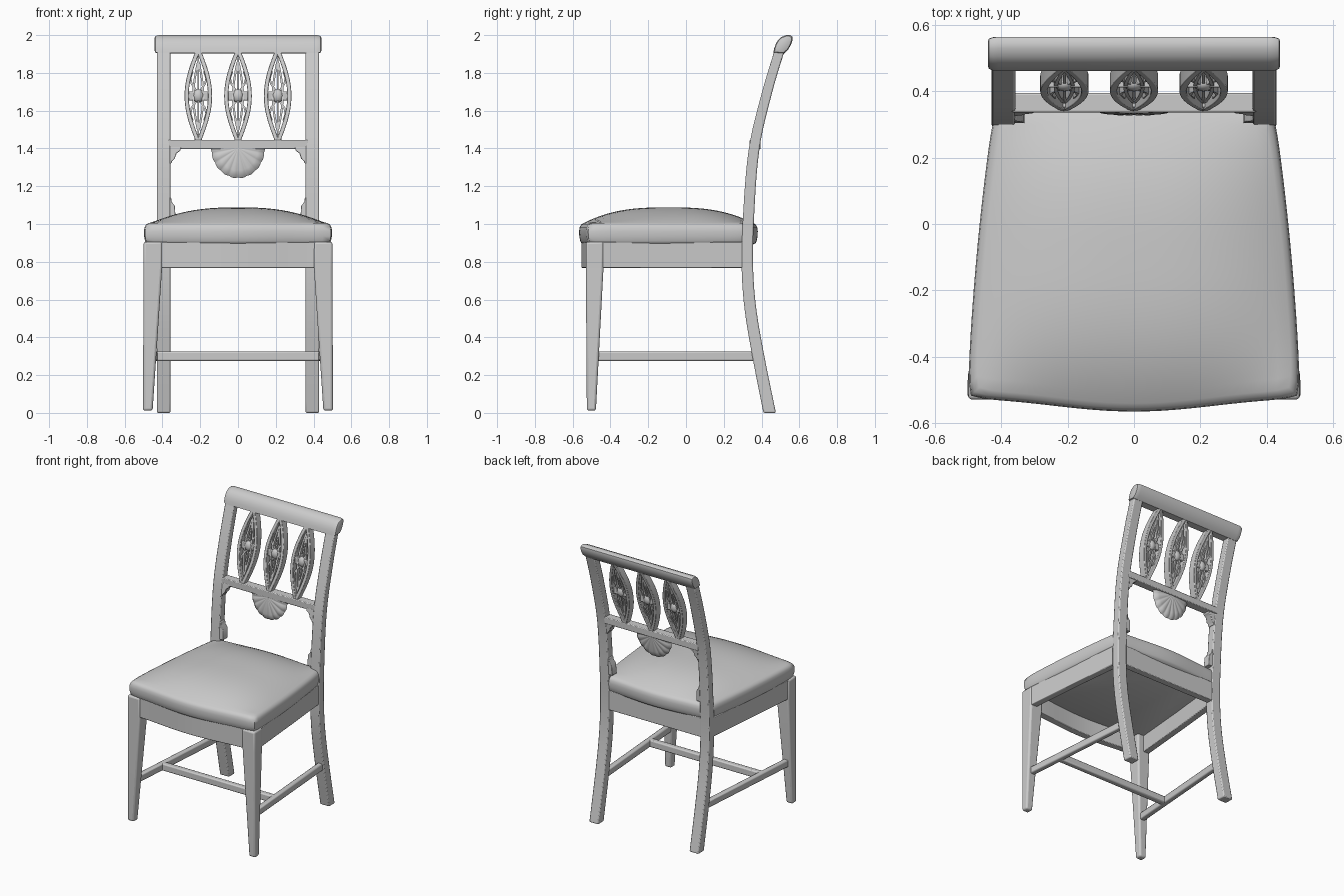
import bpy, bmesh, math
from mathutils import Vector

if "Cube" in bpy.data.objects:
    bpy.data.objects.remove(bpy.data.objects["Cube"])

# Centre line of the back legs / back frame: (z, y)
BACK = [(0, .443), (.3, .383), (.55, .341), (.76, .325), (1.0, .329), (1.4, .361), (1.7, .430), (1.95, .505)]


def back_y(z):
    i = max(j for j in range(len(BACK) - 1) if BACK[j][0] <= max(z, 0))
    def slope(k):
        a, b = BACK[max(k - 1, 0)], BACK[min(k + 1, len(BACK) - 1)]
        return (b[1] - a[1]) / (b[0] - a[0])
    (z0, y0), (z1, y1) = BACK[i], BACK[i + 1]
    h = z1 - z0
    t = (z - z0) / h
    return ((2*t**3 - 3*t**2 + 1) * y0 + (t**3 - 2*t**2 + t) * h * slope(i)
            + (3*t**2 - 2*t**3) * y1 + (t**3 - t**2) * h * slope(i + 1))


def finish(name, bm, bevel=0.0, angle=40, segments=2):
    bmesh.ops.recalc_face_normals(bm, faces=bm.faces)
    me = bpy.data.meshes.new(name)
    bm.to_mesh(me)
    bm.free()
    ob = bpy.data.objects.new(name, me)
    bpy.context.collection.objects.link(ob)
    bpy.ops.object.select_all(action='DESELECT')
    ob.select_set(True)
    bpy.context.view_layer.objects.active = ob
    bpy.ops.object.shade_smooth_by_angle(angle=math.radians(angle))
    if bevel:
        m = ob.modifiers.new("bevel", 'BEVEL')
        m.width, m.segments, m.limit_method = bevel, segments, 'ANGLE'
        m.angle_limit = math.radians(40)
    return ob


def loft(name, rings, bevel=0.0, closed=False, segments=2):
    """Skin a list of equal-length point rings, capping both ends."""
    bm = bmesh.new()
    vs = [[bm.verts.new(p) for p in r] for r in rings]
    n = len(rings[0])
    for a in range(len(vs) - (0 if closed else 1)):
        A, B = vs[a], vs[(a + 1) % len(vs)]
        for k in range(n):
            bm.faces.new((A[k], A[(k + 1) % n], B[(k + 1) % n], B[k]))
    if not closed:
        bm.faces.new(vs[0])
        bm.faces.new(vs[-1])
    return finish(name, bm, bevel, segments=segments)


def rect_z(x0, x1, y0, y1, z):
    return [(x0, y0, z), (x1, y0, z), (x1, y1, z), (x0, y1, z)]


def rect_y(x0, x1, y, z0, z1):
    return [(x0, y, z0), (x1, y, z0), (x1, y, z1), (x0, y, z1)]


def rect_x(x, y0, y1, z0, z1):
    return [(x, y0, z0), (x, y1, z0), (x, y1, z1), (x, y0, z1)]


def flip(rings, s):
    return [[(s * x, y, z) for x, y, z in r] for r in rings]


def ribbon(name, path, w, d, closed=False, bevel=0.0):
    """Rectangular bar along an (x, z) path lying in the curved back."""
    n, rings = len(path), []
    for i, (x, z) in enumerate(path):
        a = path[(i - 1) % n if closed else max(i - 1, 0)]
        b = path[(i + 1) % n if closed else min(i + 1, n - 1)]
        t = Vector((b[0] - a[0], b[1] - a[1])).normalized()
        nx, nz = -t.y * w, t.x * w
        y = back_y(z)
        rings.append([(x + nx, y - d, z + nz), (x + nx, y + d, z + nz),
                      (x - nx, y + d, z - nz), (x - nx, y - d, z - nz)])
    return loft(name, rings, bevel, closed)


def lens(cx, cz, hw, hh, n=16):
    right = [(cx + hw * math.cos(math.pi * t / 2), cz + hh * t)
             for t in [-1 + 2 * i / n for i in range(n + 1)]]
    return right + [(2 * cx - x, z) for x, z in right[-2:0:-1]]


def bow(u):
    return .5 + .5 * math.cos(math.pi * u)


# Seat cushion: crowned top grid and rounded sides
def seat_pt(u, v, s, z):
    front = -.53 - .036 * bow(u)
    back = .355 + .025 * bow(u)
    y = front + (back - front) * (v + 1) / 2
    w = (.466 - .10 * y - .06 * y * y) * (1 - .02 * abs(v) ** 12)
    inset = 1 - s
    return (u * (w - inset), y - v * (inset + .012 * abs(u) ** 16), z)


N = 24
bm = bmesh.new()
ts = [-1 + 2 * i / N for i in range(N + 1)]
grid = [[bm.verts.new(seat_pt(u, v, .975, 1.005 + .083 * (1 - abs(u) ** 2.6) * (1 - abs(v) ** 2.8)))
         for v in ts] for u in ts]
for i in range(N):
    for j in range(N):
        bm.faces.new((grid[i][j], grid[i + 1][j], grid[i + 1][j + 1], grid[i][j + 1]))
edge = ([(i, 0) for i in range(N)] + [(N, j) for j in range(N)]
        + [(i, N) for i in range(N, 0, -1)] + [(0, j) for j in range(N, 0, -1)])
prev = [grid[i][j] for i, j in edge]
for s, z in [(.989, .997), (.997, .983), (1, .962), (.999, .935), (.994, .91), (.988, .898), (.96, .885)]:
    cur = [bm.verts.new(seat_pt(ts[i], ts[j], s, z)) for i, j in edge]
    for k in range(len(cur)):
        m = (k + 1) % len(cur)
        bm.faces.new((prev[k], prev[m], cur[m], cur[k]))
    prev = cur
bm.faces.new(prev)
finish("seat_cushion", bm, angle=60)

# Seat rails
loft("front_rail", [rect_x(x, -.522 - .032 * bow(x / .48), -.475 - .032 * bow(x / .48), .768, .905)
                    for x in [-.46 + .92 * i / 20 for i in range(21)]], .004)
loft("back_rail", [rect_x(x, .305, .352, .768, .905) for x in (-.40, .40)], .004)

for s, side in ((-1, "left"), (1, "right")):
    loft(side + "_seat_rail", flip([rect_y(.45, .495, -.46, .768, .905), rect_y(.415, .459, -.05, .768, .905),
                                    rect_y(.375, .424, .32, .768, .905)], s), .004)
    # Tapered front leg
    loft(side + "_front_leg", flip([rect_z(.452, .503, -.525, -.477, .012), rect_z(.402, .5, -.53, -.437, .765),
                                    rect_z(.402, .5, -.53, -.437, .905)], s), .012, segments=3)
    # Swept back leg and post in one piece
    zs = [1.93 * i / 32 for i in range(33)]
    loft(side + "_back_post", flip([rect_z(.358, .43, back_y(z) - .033 + .007 * z / 2,
                                           back_y(z) + .033 - .007 * z / 2, z) for z in zs], s), .007)
    # Side stretcher
    loft(side + "_stretcher", flip([rect_y(.445, .482, -.49, .275, .325), rect_y(.38, .417, .38, .275, .325)], s), .008)
    # Shaped brackets under the cross rail and at the seat
    for nm, prof in (("upper", [(.37, 1.41), (.30, 1.41), (.305, 1.388), (.325, 1.375), (.335, 1.345),
                                (.348, 1.335), (.352, 1.322), (.37, 1.315)]),
                     ("lower", [(.37, 1.15), (.354, 1.14), (.350, 1.115), (.334, 1.095), (.330, 1.02), (.37, 1.02)])):
        loft(f"{side}_{nm}_bracket", flip([[(x, back_y(z) + d, z) for x, z in prof] for d in (-.026, .026)], s), .003)

# Cross stretcher joining the side stretchers
loft("cross_stretcher", [rect_x(x, -.24, -.20, .275, .325) for x in (-.44, .44)], .008)

# Rolled top rail
profile = [(.462, 1.905), (.467, 1.93), (.475, 1.953), (.488, 1.975), (.505, 1.990), (.53, 2.0), (.552, 2.0),
           (.564, 1.992), (.565, 1.976), (.555, 1.948), (.54, 1.922), (.518, 1.902)]
c = Vector((.515, 1.95))
loft("top_rail", [[(x, c.x + (y - c.x) * k, c.y + (z - c.y) * k) for y, z in profile]
                  for x, k in ((-.441, .72), (-.438, .88), (-.425, .98), (-.41, 1), (.41, 1), (.425, .98),
                               (.438, .88), (.441, .72))])

# Lower cross rail of the back
loft("cross_rail", [rect_x(x, .337, .395, 1.397, 1.445) for x in (-.37, .37)], .005)

# Three pierced oval splats with carved infill
for k, cx in enumerate((-.21, 0, .21)):
    nm = f"splat_{k + 1}"
    cz, hh = 1.678, .245
    ribbon(nm + "_oval", lens(cx, cz, .062, hh, 24), .011, .026, True, .003)
    ribbon(nm + "_inner_oval", lens(cx, cz, .026, .19, 20), .0055, .014, True)
    ribbon(nm + "_spine", [(cx, 1.45 + .46 * i / 12) for i in range(13)], .0045, .010)
    ribbon(nm + "_band", [(cx - .06, cz), (cx - .03, cz), (cx + .03, cz), (cx + .06, cz)], .024, .013, bevel=.005)
    # Carved leaves leaning outwards above and below the band
    for a in (-1, 1):
        for b in (-1, 1):
            ribbon(nm + "_leaf", [(cx + a * .012, cz + b * .03), (cx + a * .036, cz + b * .065),
                                  (cx + a * .042, cz + b * .095), (cx + a * .03, cz + b * .13)], .005, .012)
        # Neck blocks flaring into the rails
        z = cz + a * .225
        ribbon(nm + "_neck", [(cx, z - .02), (cx, z + .02)], .019, .022, bevel=.004)
    bm = bmesh.new()
    bmesh.ops.create_uvsphere(bm, u_segments=20, v_segments=12, radius=1)
    for v in bm.verts:
        v.co = (cx + v.co.x * .030, back_y(cz) + v.co.y * .024, cz + v.co.z * .036)
    finish(nm + "_rosette", bm, angle=60)

# Fluted half-round shell hanging below the cross rail
bm = bmesh.new()
A, R = 72, 8
for sgn in (-1, 1):
    rows = []
    for i in range(A + 1):
        ang = math.pi + math.pi * i / A
        flute = abs(math.cos(ang * 9))
        row = []
        for j in range(R + 1):
            r = j / R
            th = .006 + .021 * math.sqrt(max(0, 1 - r * r * .95)) - .005 * r * (1 - flute)
            th = 0 if j == R else th
            rr = r * (.97 + .03 * flute)
            z = 1.402 + .16 * rr * math.sin(ang)
            row.append(bm.verts.new((.143 * rr * math.cos(ang), back_y(z) + sgn * th, z)))
        rows.append(row)
    for i in range(A):
        for j in range(R):
            bm.faces.new((rows[i][j], rows[i + 1][j], rows[i + 1][j + 1], rows[i][j + 1]))
bmesh.ops.remove_doubles(bm, verts=bm.verts, dist=.0002)
finish("carved_shell", bm, angle=50)
